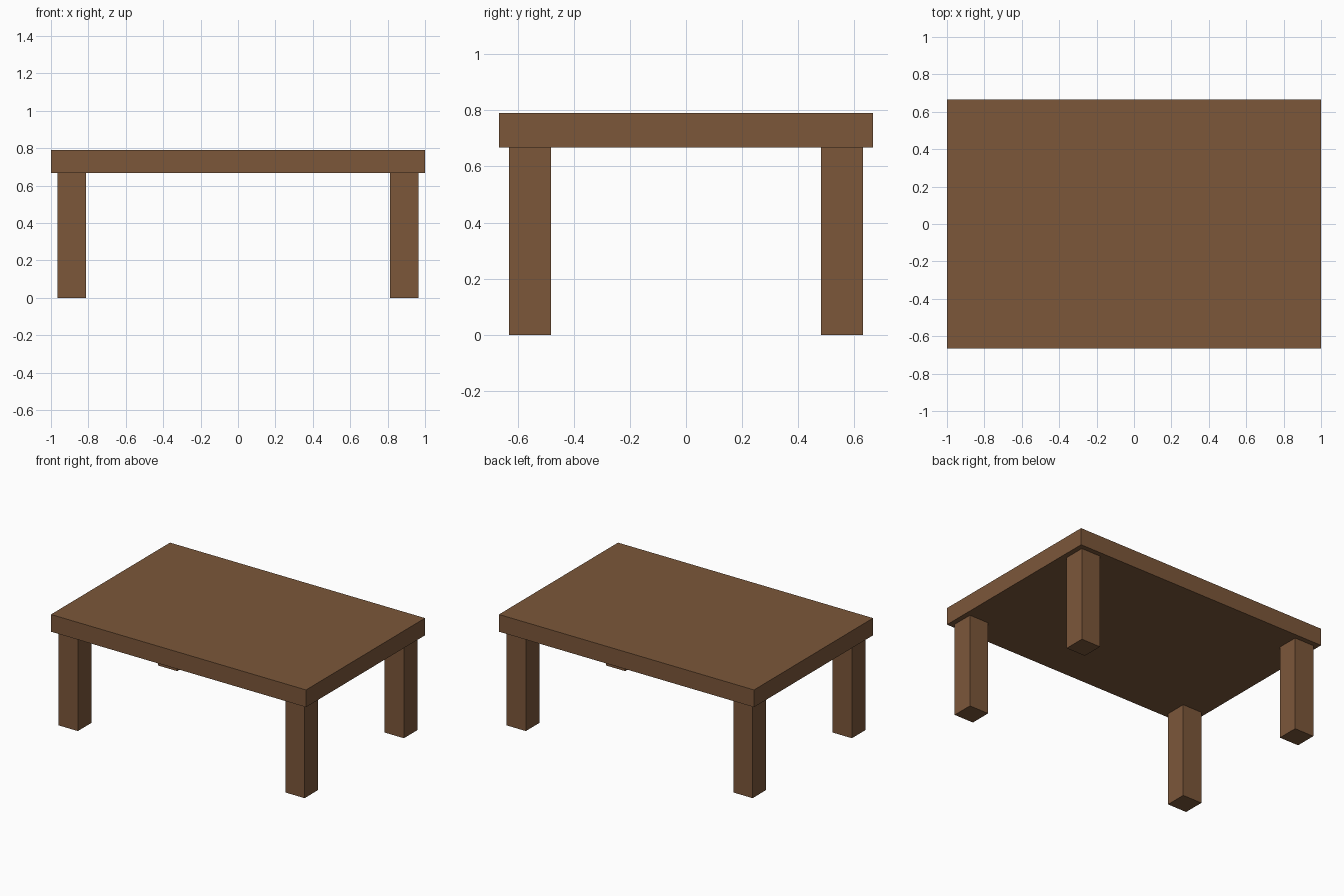
import bpy

if "Cube" in bpy.data.objects:
    bpy.data.objects.remove(bpy.data.objects["Cube"])

wood = bpy.data.materials.new("brown_wood")
wood.diffuse_color = (0.20, 0.095, 0.042, 1)
wood.use_nodes = True
wood.node_tree.nodes["Principled BSDF"].inputs["Base Color"].default_value = wood.diffuse_color


def box(name, center, size):
    bpy.ops.mesh.primitive_cube_add(size=1, location=center)
    obj = bpy.context.object
    obj.name = name
    obj.scale = size
    bpy.ops.object.transform_apply(location=False, rotation=False, scale=True)
    obj.data.materials.append(wood)
    return obj


LEG_HEIGHT = 0.668
TOP_HEIGHT = 0.79

# Table top slab
box("table_top", (0, 0, (LEG_HEIGHT + TOP_HEIGHT) / 2),
    (2.0, 1.333, TOP_HEIGHT - LEG_HEIGHT))

# Four square legs, inset from the corners
for side, sx in (("left", -1), ("right", 1)):
    for end, sy in (("front", -1), ("back", 1)):
        box(f"{end}_{side}_leg", (sx * 0.889, sy * 0.556, LEG_HEIGHT / 2),
            (0.151, 0.151, LEG_HEIGHT))
